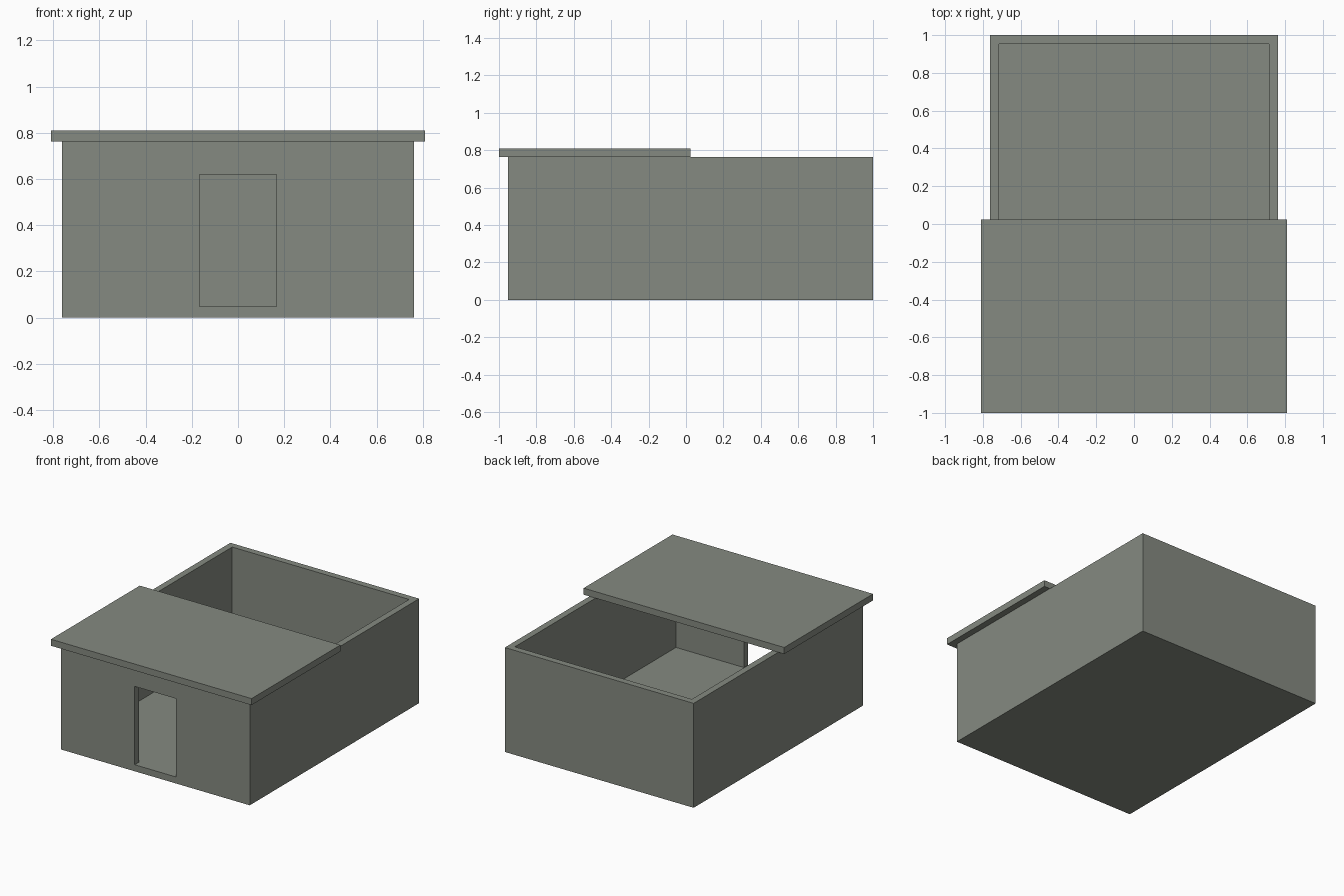
import bpy, bmesh

if "Cube" in bpy.data.objects:
    bpy.data.objects.remove(bpy.data.objects["Cube"])

U = 2 / 42  # one building unit: the wall, floor and roof thickness

concrete = bpy.data.materials.new("grey green concrete")
concrete.diffuse_color = (0.235, 0.255, 0.22, 1)
concrete.use_nodes = True
concrete.node_tree.nodes["Principled BSDF"].inputs["Base Color"].default_value = concrete.diffuse_color


def box(name, x, y, z, hollow=False):
    """Box from (low, high) ranges in units; hollow makes an open-topped tub."""
    bm = bmesh.new()
    bmesh.ops.create_cube(bm, size=1)
    for v in bm.verts:
        v.co = [U * r[int(c > 0)] for c, r in zip(v.co, (x, y, z))]
    if hollow:
        top = max(bm.faces, key=lambda f: f.calc_center_median().z)
        bmesh.ops.inset_region(bm, faces=[top], thickness=U, use_even_offset=True)
        new = bmesh.ops.extrude_discrete_faces(bm, faces=[top])["faces"][0]
        for v in new.verts:
            v.co.z = U * (z[0] + 1)
    bmesh.ops.recalc_face_normals(bm, faces=bm.faces)
    mesh = bpy.data.meshes.new(name)
    bm.to_mesh(mesh)
    bm.free()
    mesh.materials.append(concrete)
    obj = bpy.data.objects.new(name, mesh)
    bpy.context.collection.objects.link(obj)
    return obj


# Walls and floor in one open-topped shell
shell = box("walls_and_floor", (-16, 16), (-20, 21), (0, 16), hollow=True)

# Doorway through the front wall, its sill level with the floor
cutter = box("doorway_cutter", (-3.5, 3.5), (-21, -18.5), (1, 13))
cutter.hide_render = True
cutter.hide_viewport = True
cutter.display_type = 'WIRE'
door = shell.modifiers.new("doorway", 'BOOLEAN')
door.operation = 'DIFFERENCE'
door.solver = 'EXACT'
door.object = cutter

# Flat roof slab over the front half, overhanging the front and sides
box("roof_slab", (-17, 17), (-21, 0.5), (16, 17))
